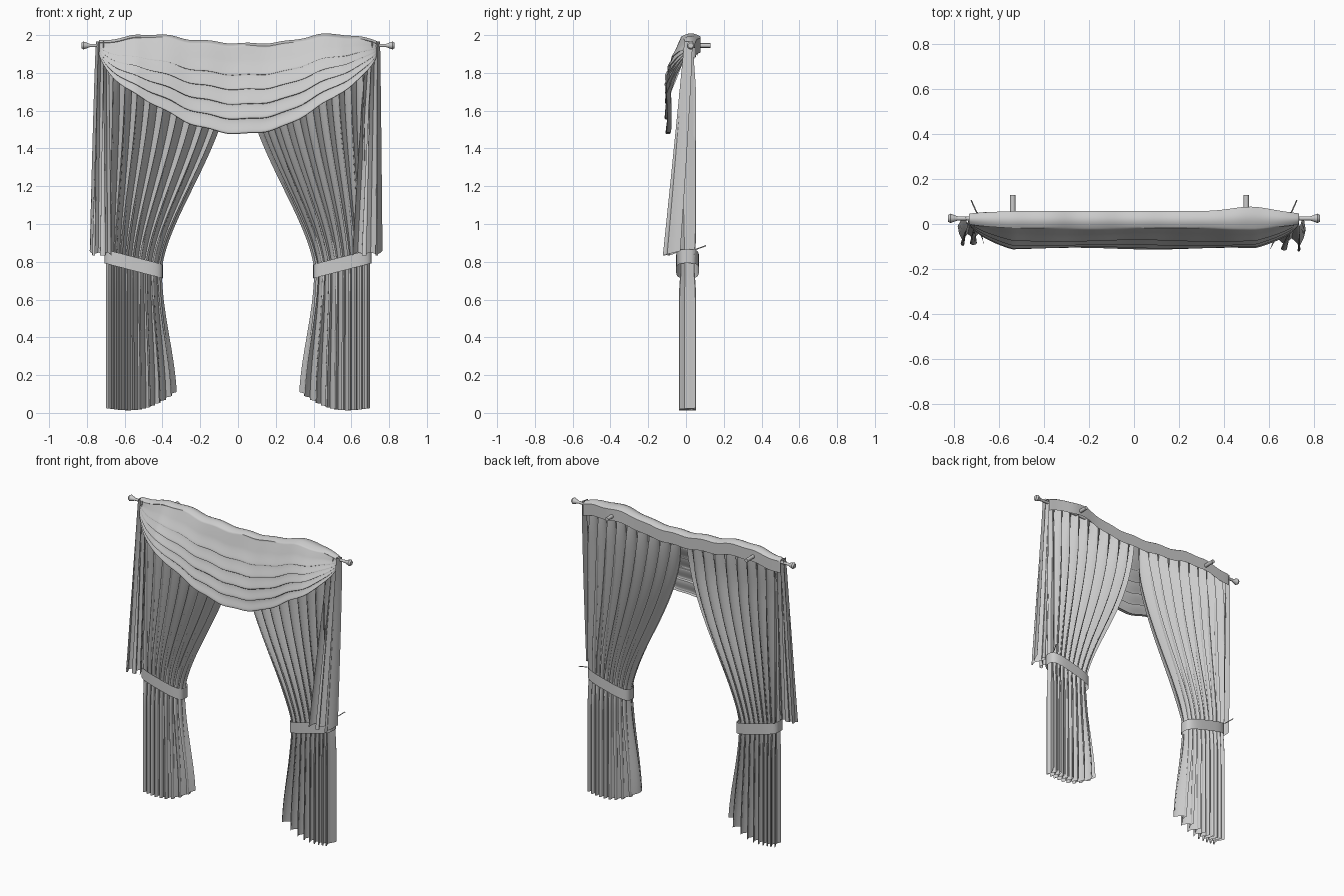
import bpy, bmesh, math
from math import sin, cos, pi
from mathutils import Vector

cube = bpy.data.objects.get("Cube")
if cube:
    bpy.data.objects.remove(cube, do_unlink=True)

grey = bpy.data.materials.new("cloth grey")
grey.use_nodes = True
COLOUR = (0.6, 0.6, 0.6, 1)
grey.diffuse_color = COLOUR
grey.node_tree.nodes["Principled BSDF"].inputs["Base Color"].default_value = COLOUR


def finish(name, bm, angle=40):
    mesh = bpy.data.meshes.new(name)
    bm.to_mesh(mesh)
    bm.free()
    mesh.materials.append(grey)
    mesh.shade_smooth()
    mesh.set_sharp_from_angle(angle=math.radians(angle))
    obj = bpy.data.objects.new(name, mesh)
    bpy.context.collection.objects.link(obj)
    return obj


def sheet(name, nu, nv, point):
    """Cloth grid from a function of u and v, both 0 to 1."""
    bm = bmesh.new()
    rows = [[bm.verts.new(point(i / nu, j / nv)) for i in range(nu + 1)]
            for j in range(nv + 1)]
    for a, b in zip(rows, rows[1:]):
        for i in range(nu):
            bm.faces.new((a[i], a[i + 1], b[i + 1], b[i]))
    bmesh.ops.remove_doubles(bm, verts=bm.verts, dist=1e-5)
    return finish(name, bm)


def rod(name, start, end, r1, r2, sides=16):
    """Cylinder or cone between two points."""
    a, b = Vector(start), Vector(end)
    bm = bmesh.new()
    bmesh.ops.create_cone(bm, cap_ends=True, segments=sides, radius1=r1,
                          radius2=r2, depth=(b - a).length)
    bm.transform((b - a).to_track_quat('Z', 'Y').to_matrix().to_4x4())
    bmesh.ops.translate(bm, verts=bm.verts, vec=(a + b) / 2)
    return finish(name, bm)


def lerp(a, b, t):
    return a + (b - a) * t


def ease(t):
    t = min(1, max(0, t))
    return t * t * (3 - 2 * t)


WAIST, TOP, PLEATS = 0.75, 1.95, 9


def curtain_point(side):
    def point(u, v):
        # u runs from the outer edge to the inner edge, v from floor to rod
        hem = 0.025 - 0.05 * u * (1 - u) + 0.085 * u ** 5
        z = lerp(hem, TOP, v)
        if z > WAIST:
            t = (z - WAIST) / (TOP - WAIST)
            inner = 0.02 + 0.39 * (0.5 + 0.5 * cos(pi * t ** 0.8))
            x = lerp(0.69, inner, u)
        else:
            flare = 0.08 * ease((WAIST - z) / 0.7)
            x = lerp(0.69, 0.41, u) - flare * u ** 5
        phase = 2 * pi * (PLEATS * u + 0.25 * sin(5 * u))
        gather = lerp(1, 0.35, ease((z - 1.65) / 0.3))
        squeeze = 1 - 0.2 * math.exp(-((z - 0.78) / 0.1) ** 2)
        x += 0.011 * sin(2 * phase + 0.6) * gather
        y = 0.008 + 0.046 * gather * squeeze * cos(phase)
        y += 0.015 * ease((z - 1.65) / 0.3)
        return side * x, y, z
    return point


def tieback_point(side):
    def point(u, v):
        a = 2 * pi * u
        c, s = cos(a), sin(a)
        x = 0.553 + 0.155 * math.copysign(abs(c) ** 0.6, c)
        y = 0.008 + 0.06 * math.copysign(abs(s) ** 0.6, s)
        z = lerp(0.75, 0.83, (x - 0.40) / 0.31) + lerp(-0.037, 0.037, v)
        return side * x, y, z
    return point


def swag_point(u, v):
    # u runs along the rod, v from the back flap over the rod to the front hem
    k = sin(pi * (u - 0.5))
    x = 0.735 * k
    span = max(0, 1 - k * k)
    drop = 0.06 + 0.405 * span ** 0.7
    body = min(1, span * 2.2) ** 0.6
    top = 1.968 + 0.014 * sin(7 * x + 4.3) * body + 0.022 * ease((abs(x) - 0.25) / 0.2) * body
    top += 0.004 * sin(31 * x)
    back = 0.045 + 0.012 * body + 0.02 * math.exp(-((x - 0.52) / 0.12) ** 2)
    if v < 0.12:
        return x, back, lerp(top - 0.09, top - 0.012, v / 0.12)
    if v < 0.22:
        t = (v - 0.12) / 0.1
        return x, lerp(back, -0.02 * body, t), top - 0.012 + 0.014 * sin(pi * t)
    t = (v - 0.22) / 0.78
    # overlapping horizontal folds, deepest near the hem
    phase = 5 * max(0, t - 0.16) / 0.84
    fold = sin(pi * (phase % 1) ** 2.2) if phase < 4.999 else 0
    y = -0.02 - 0.062 * sin(pi * min(1, t * 0.72)) - 0.012 * t
    y -= 0.022 * fold * (0.5 + 0.5 * t)
    ripple = 0.004 * sin(9 * x + 5 * t)
    z = top - 0.012 - drop * t - 0.016 * fold * min(1, span * 2 + 0.2)
    return x, y * body + ripple + 0.01 * (1 - body), z


def tail_point(side, outer, inner, y_front, y_back, folds):
    def point(u, v):
        # v runs from the gathered top to the spread hem
        spread = v ** 0.8
        x = lerp(lerp(0.752, 0.685, u), lerp(outer, inner, u), spread)
        mid = lerp(0.012, (y_front + y_back) / 2, v ** 1.1)
        amp = lerp(0.022, (y_back - y_front) / 2, spread)
        wave = cos(2 * pi * folds * u)
        x += 0.022 * spread * sin(4 * pi * folds * u) * sin(pi * u)
        z = lerp(1.965, 0.845, v) + 0.012 * v * wave
        return side * x, mid + amp * wave * lerp(1, 0.75, u), z
    return point


# Matched curtains, tiebacks, hooks and rod ends
for side, label in ((1, "left"), (-1, "right")):
    sheet(label + "_curtain", 144, 60, curtain_point(side))
    sheet(label + "_tieback", 40, 2, tieback_point(side))
    rod(label + "_tieback_hook", (side * 0.70, 0.05, 0.865),
        (side * 0.725, 0.105, 0.885), 0.003, 0.003, 8)
    rod(label + "_finial_flare", (side * 0.785, 0.025, 1.945),
        (side * 0.818, 0.025, 1.945), 0.009, 0.021)
    rod(label + "_finial_cap", (side * 0.818, 0.025, 1.945),
        (side * 0.829, 0.025, 1.945), 0.021, 0.014)

# Rod and wall brackets
rod("curtain_rod", (-0.79, 0.025, 1.945), (0.79, 0.025, 1.945), 0.009, 0.009)
for label, x in (("left", 0.50), ("right", -0.54)):
    rod(label + "_wall_bracket", (x, 0.025, 1.945), (x, 0.13, 1.945), 0.012, 0.012)

# Draped swag and its hanging tails
sheet("swag", 80, 110, swag_point)
sheet("left_tail", 60, 40, tail_point(1, 0.765, 0.605, -0.125, -0.03, 2.5))
sheet("right_tail", 60, 40, tail_point(-1, 0.785, 0.67, -0.10, -0.01, 2.5))
